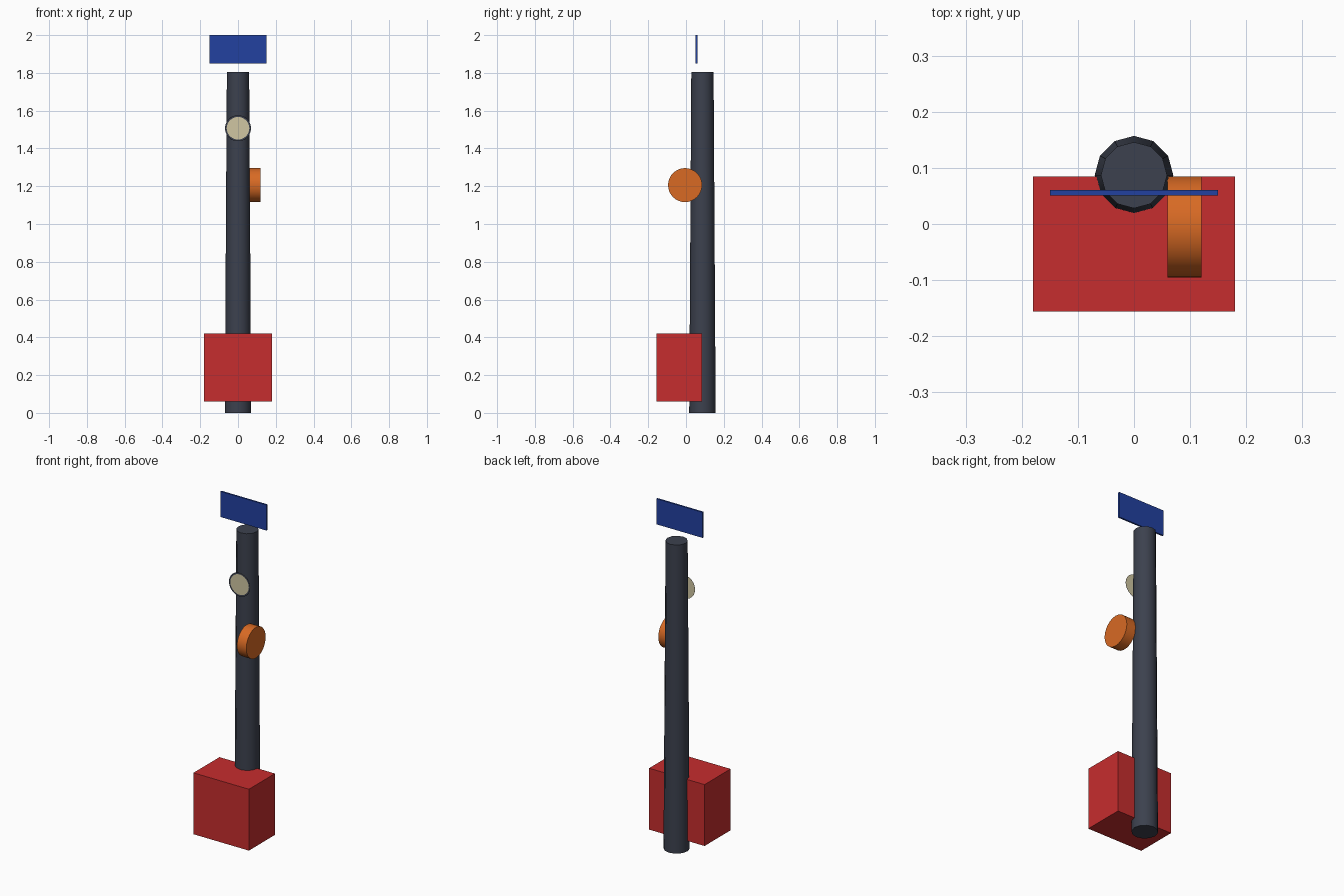
import bpy
import math

cube = bpy.data.objects.get("Cube")
if cube:
    bpy.data.objects.remove(cube, do_unlink=True)


def linear(c):
    return c / 12.92 if c <= 0.04045 else ((c + 0.055) / 1.055) ** 2.4


def material(name, r, g, b):
    """Flat material from 8-bit display colour."""
    color = [linear(v / 255) for v in (r, g, b)] + [1.0]
    mat = bpy.data.materials.new(name)
    mat.diffuse_color = color
    mat.use_nodes = True
    mat.node_tree.nodes["Principled BSDF"].inputs["Base Color"].default_value = color
    return mat


def finish(name, mat, smooth=False):
    """Name and colour the active object and apply its transform."""
    obj = bpy.context.object
    obj.name = obj.data.name = name
    obj.data.materials.append(mat)
    bpy.ops.object.transform_apply(location=False, rotation=True, scale=True)
    if smooth:
        bpy.ops.object.shade_smooth_by_angle(angle=math.radians(40))
    return obj


def box(name, mat, low, high):
    center = [(a + b) / 2 for a, b in zip(low, high)]
    bpy.ops.mesh.primitive_cube_add(size=1, location=center)
    bpy.context.object.scale = [b - a for a, b in zip(low, high)]
    return finish(name, mat)


dark = material("dark grey", 60, 65, 78)
red = material("red", 198, 45, 46)
orange = material("orange", 216, 106, 36)
blue = material("blue", 34, 65, 160)
cream = material("cream", 208, 198, 162)

# Tapered post
post_y, post_top = 0.087, 1.805
bpy.ops.mesh.primitive_cone_add(vertices=12, radius1=0.07, radius2=0.059,
                                depth=post_top, location=(0, post_y, post_top / 2))
finish("post", dark, smooth=True)

# Box at the foot and sign plate floating over the post
box("base_box", red, (-0.18, -0.156, 0.06), (0.18, 0.085, 0.42))
box("sign_plate", blue, (-0.15, 0.051, 1.85), (0.15, 0.061, 2.0))

# Round drum on the side of the post
bpy.ops.mesh.primitive_cylinder_add(vertices=32, radius=0.09, depth=0.06,
                                    location=(0.09, -0.005, 1.206),
                                    rotation=(0, math.pi / 2, 0))
finish("side_drum", orange, smooth=True)

# Paper-thin dial with a dark rim on the front
bpy.ops.mesh.primitive_circle_add(vertices=24, radius=0.069, fill_type='NGON',
                                  location=(0, 0.016, 1.507),
                                  rotation=(math.pi / 2, 0, 0))
dial = finish("dial", cream)

bpy.ops.mesh.primitive_circle_add(vertices=24, radius=0.069, fill_type='NGON',
                                  location=(0, 0.0145, 1.507),
                                  rotation=(math.pi / 2, 0, 0))
rim = finish("dial_rim", dark)
bpy.ops.object.mode_set(mode='EDIT')
bpy.ops.mesh.select_all(action='SELECT')
bpy.ops.mesh.inset(thickness=0.009)
bpy.ops.mesh.delete(type='FACE')
bpy.ops.object.mode_set(mode='OBJECT')
